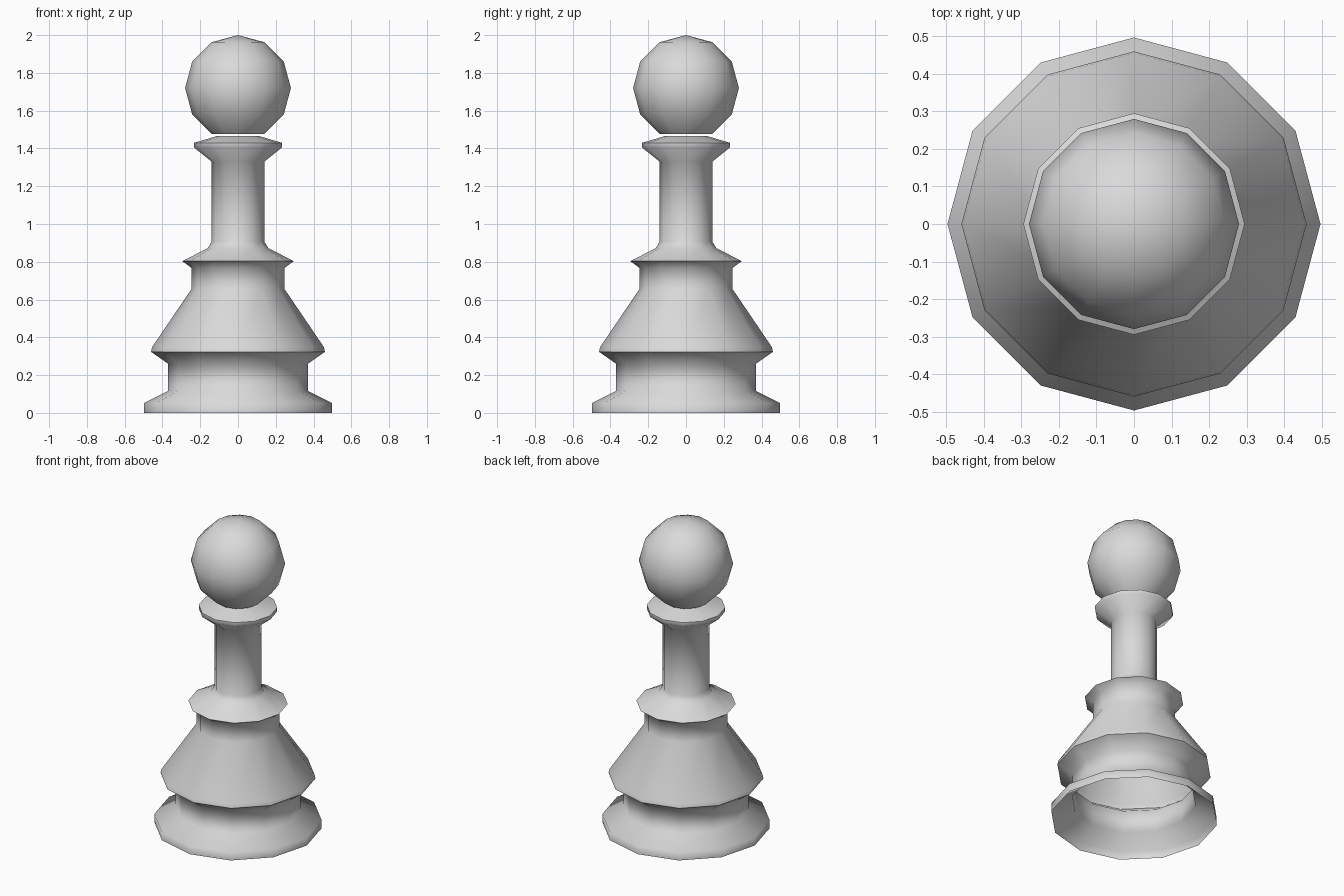
import bpy, bmesh, math
from mathutils import Vector

cube = bpy.data.objects.get("Cube")
if cube:
    bpy.data.objects.remove(cube, do_unlink=True)

SIDES = 12

grey = bpy.data.materials.new("light_grey")
grey.use_nodes = True
colour = (0.7, 0.7, 0.7, 1)
grey.diffuse_color = colour
grey.node_tree.nodes["Principled BSDF"].inputs["Base Color"].default_value = colour


def lathe(name, profile, sharp_angle):
    """Turn a (radius, height) profile around z into an open shell."""
    bm = bmesh.new()
    verts = [bm.verts.new((r, 0, z)) for r, z in profile]
    edges = [bm.edges.new(pair) for pair in zip(verts, verts[1:])]
    bmesh.ops.spin(bm, geom=verts + edges, cent=(0, 0, 0), axis=(0, 0, 1),
                   angle=math.tau, steps=SIDES, use_duplicate=False)
    bmesh.ops.remove_doubles(bm, verts=bm.verts, dist=0.0005)
    bmesh.ops.recalc_face_normals(bm, faces=bm.faces)
    # Turn the shell outward if needed
    widest = max(bm.faces, key=lambda f: f.calc_center_median().xy.length)
    centre = widest.calc_center_median()
    if widest.normal.dot(Vector((centre.x, centre.y, 0))) < 0:
        bmesh.ops.reverse_faces(bm, faces=bm.faces)
    mesh = bpy.data.meshes.new(name)
    bm.to_mesh(mesh)
    bm.free()
    mesh.materials.append(grey)
    obj = bpy.data.objects.new(name, mesh)
    bpy.context.collection.objects.link(obj)
    bpy.ops.object.select_all(action='DESELECT')
    obj.select_set(True)
    bpy.context.view_layer.objects.active = obj
    bpy.ops.object.shade_smooth_by_angle(angle=math.radians(sharp_angle))
    return obj


# Turned body: foot, skirt, ring, neck and collar, open underneath
lathe("body", [
    (0.497, 0), (0.497, 0.053), (0.37, 0.116), (0.37, 0.26),
    (0.46, 0.323), (0.455, 0.348), (0.247, 0.655), (0.247, 0.768),
    (0.295, 0.803), (0.16, 0.873), (0.139, 0.907), (0.139, 1.33),
    (0.233, 1.405), (0.233, 1.43), (0.11, 1.466),
], 65)

# Ball head, cut off flat just above the collar
R, MID = 0.28, 1.72
ball = [(R * math.cos(math.radians(a)), MID + R * math.sin(math.radians(a)))
        for a in range(-60, 91, 30)]
lathe("head", ball, 65)
